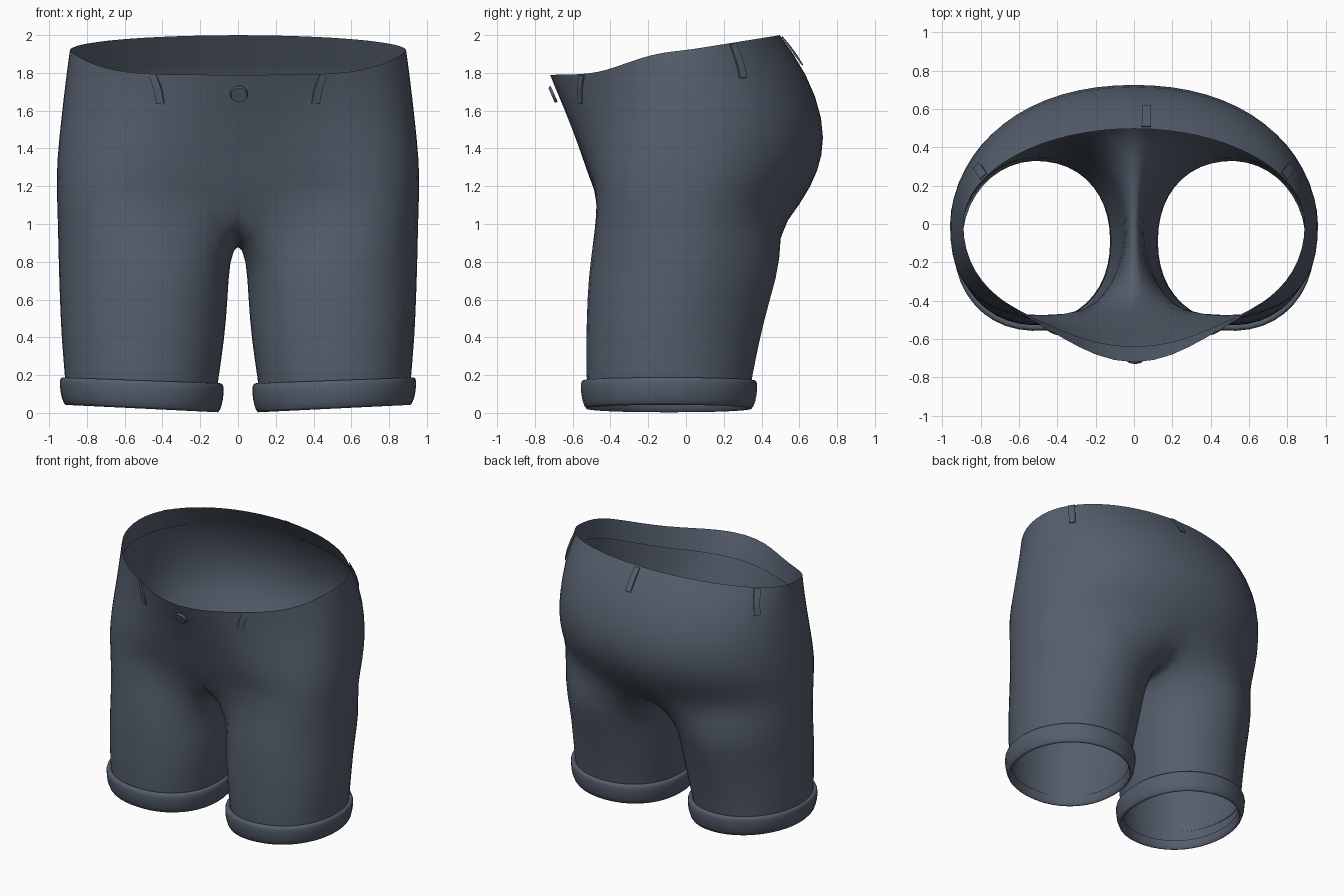
import bpy, bmesh
from math import sin, cos, pi, radians
from mathutils import Vector

cube = bpy.data.objects.get("Cube")
if cube:
    bpy.data.objects.remove(cube, do_unlink=True)

denim = bpy.data.materials.new("slate_denim")
denim.use_nodes = True
colour = (0.09, 0.112, 0.15, 1)
denim.diffuse_color = colour
bsdf = denim.node_tree.nodes["Principled BSDF"]
bsdf.inputs["Base Color"].default_value = colour
bsdf.inputs["Roughness"].default_value = 0.8

OUTER, INNER = 16, 5   # segments around the outside and along the crotch seam

# Half-torso rows: z front, side, back; width; y front, back; roundness front, back;
# thigh bulge in front; belly point at the front centre
ROWS = [
    (1.13, 1.08, 1.02, .96, -.465, .55, 3.0, 1.95, .05, 0),
    (1.25, 1.25, 1.20, .968, -.515, .67, 2.8, 2.05, .03, 0),
    (1.42, 1.45, 1.36, .953, -.545, .73, 2.5, 2.15, .01, .03),
    (1.60, 1.68, 1.55, .927, -.565, .735, 2.3, 2.15, 0, .085),
    (1.72, 1.82, 1.80, .91, -.58, .645, 2.2, 2.05, 0, .125),
    (1.79, 1.92, 2.00, .895, -.585, .50, 2.2, 2.0, 0, .15),
]
# Crotch seam from back to front, (y, z)
SEAM = [(.33, .93), (.09, .90), (-.15, .91), (-.35, .99)]
# Leg rings: z, inner x, outer x, front y, back y, taper of the outer back
LEGS = [
    (.06, .115, .915, -.52, .335, 1.0),
    (.18, .10, .92, -.535, .355, 1.0),
    (.38, .068, .94, -.535, .395, 1.1),
    (.60, .05, .95, -.53, .45, 1.18),
    (.82, .04, .957, -.515, .52, 1.18),
]


def power(value, exponent):
    return abs(value) ** exponent * (1 if value >= 0 else -1)


def torso(t, v):
    """Point on the left half: t runs front to back, v runs from crotch to waist."""
    i = max(0, min(int(v), len(ROWS) - 2))
    f = v - i
    zf, zs, zb, w, yf, yb, nf, nb, bulge, belly = [
        a + (b - a) * f for a, b in zip(ROWS[i], ROWS[i + 1])]
    s, c = max(sin(t), 0), cos(t)
    if c > 0:
        n = nf
        y = yf * c ** (2 / n) - bulge * sin(2 * t) ** 2 - belly * c ** 14
        z = zf + (zs - zf) * s ** 5
    else:
        n = nb
        y = yb * abs(c) ** (2 / n)
        z = zs + (zb - zs) * abs(c)
    return Vector((w * s ** (2 / n), y, z))


def normal(t, v):
    dt = torso(t + .02, v) - torso(t - .02, v)
    dv = torso(t, v) - torso(t, v - .1)
    return dt.cross(dv).normalized()


def leg_ring(z, x0, x1, y0, y1, taper, grow=0, tilt=0):
    """Rounded ring that starts at the front inside and runs round the outside."""
    ring = []
    for i in range(OUTER + INNER):
        a = -50 + 280 * i / OUTER if i <= OUTER else 230 + 80 * (i - OUTER) / INNER
        s, c = sin(radians(a)), cos(radians(a))
        e = taper if s > 0 and c < 0 else .92
        u = power(s, e)
        ring.append(Vector(((x0 + x1) / 2 + ((x1 - x0) / 2 + grow) * u,
                            (y0 + y1) / 2 - ((y1 - y0) / 2 + grow) * power(c, e),
                            z + tilt * (u + 1) / 2)))
    return ring


def bridge(bm, low, high, closed):
    count = len(low) if closed else len(low) - 1
    for i in range(count):
        j = (i + 1) % len(low)
        bm.faces.new((low[i], low[j], high[j], high[i]))


def finish(bm, name, mirror=False, subdivide=0, angle=180):
    mesh = bpy.data.meshes.new(name)
    bm.to_mesh(mesh)
    bm.free()
    mesh.materials.append(denim)
    obj = bpy.data.objects.new(name, mesh)
    bpy.context.collection.objects.link(obj)
    if mirror:
        mod = obj.modifiers.new("mirror", "MIRROR")
        mod.use_clip = True
        mod.merge_threshold = .002
    if subdivide:
        mod = obj.modifiers.new("smooth", "SUBSURF")
        mod.levels = mod.render_levels = subdivide
    bpy.ops.object.select_all(action="DESELECT")
    obj.select_set(True)
    bpy.context.view_layer.objects.active = obj
    bpy.ops.object.shade_smooth_by_angle(angle=radians(angle))
    return obj


def add_verts(bm, points):
    return [bm.verts.new(p) for p in points]


# Shorts body: leg tubes, joined along the crotch seam to the open torso
bm = bmesh.new()
rings = [add_verts(bm, leg_ring(*leg)) for leg in LEGS]
angles = [pi * i / OUTER for i in range(OUTER + 1)]
torso_rows = [add_verts(bm, [torso(t, v) for t in angles]) for v in range(len(ROWS))]
for row in torso_rows:
    row[0].co.x = row[-1].co.x = 0
seam = add_verts(bm, [(0, y, z) for y, z in SEAM])
rings.append(torso_rows[0] + seam)
for low, high in zip(rings, rings[1:]):
    bridge(bm, low, high, True)
for low, high in zip(torso_rows, torso_rows[1:]):
    bridge(bm, low, high, False)
finish(bm, "shorts_body", mirror=True, subdivide=1)

# Waist facing: a hem folded down inside the waist
bm = bmesh.new()
hem_rows = []
for k in range(3):
    levels = [5 - (1.3 + .5 * cos(t)) * k / 2 for t in angles]
    row = add_verts(bm, [torso(t, v) - normal(t, v) * .006 * k for t, v in zip(angles, levels)])
    row[0].co.x = row[-1].co.x = 0
    hem_rows.append(row)
for high, low in zip(hem_rows, hem_rows[1:]):
    bridge(bm, high, low, False)
finish(bm, "waist_facing", mirror=True, subdivide=1)

# Rolled cuffs: z, outward growth and tilt for each ring, inside edge first
CUFF = [(.075, -.02, .03), (-.008, -.012, .04), (.008, .01, .04), (.07, .027, .035),
        (.14, .032, .04), (.16, .018, .03), (.155, -.002, .03)]
bm = bmesh.new()
rings = [add_verts(bm, leg_ring(z, *LEGS[1][1:], grow, tilt)) for z, grow, tilt in CUFF]
for low, high in zip(rings, rings[1:]):
    bridge(bm, low, high, True)
finish(bm, "rolled_cuffs", mirror=True, subdivide=1)


# Belt loops: thin strips that follow the waist
def belt_loop(name, t, bottom, slant, mirror):
    bm = bmesh.new()
    rows = []
    for k in range(4):
        v = 4.95 + (bottom - 4.95) * (1 - k / 3)
        mid = t - slant * (1 - k / 3)
        side = (torso(mid + .02, v) - torso(mid - .02, v)).normalized() * .023
        out = normal(mid, v)
        base = torso(mid, v)
        lift = .01 if k in (1, 2) else .006
        rows.append(add_verts(bm, [base - side, base - side + out * lift,
                                   base + side + out * lift, base + side]))
    for low, high in zip(rows, rows[1:]):
        bridge(bm, low, high, False)
    bm.faces.new(rows[-1])
    bm.faces.new(rows[0][::-1])
    finish(bm, name, mirror=mirror, angle=40)


belt_loop("front_belt_loops", .49, 3.3, .08, True)
belt_loop("side_belt_loops", 2.08, 3.8, .05, True)
belt_loop("back_belt_loop", pi - .07, 4.2, 0, False)

# Waist button
bm = bmesh.new()
bmesh.ops.create_cone(bm, cap_ends=True, segments=16, radius1=.047, radius2=.042, depth=.016)
button = finish(bm, "waist_button", angle=40)
out = normal(.05, 3.8)
out.x = 0
button.rotation_euler = out.to_track_quat("Z", "Y").to_euler()
button.location = Vector((.005, torso(0, 3.8).y, 1.69)) + out.normalized() * .012
